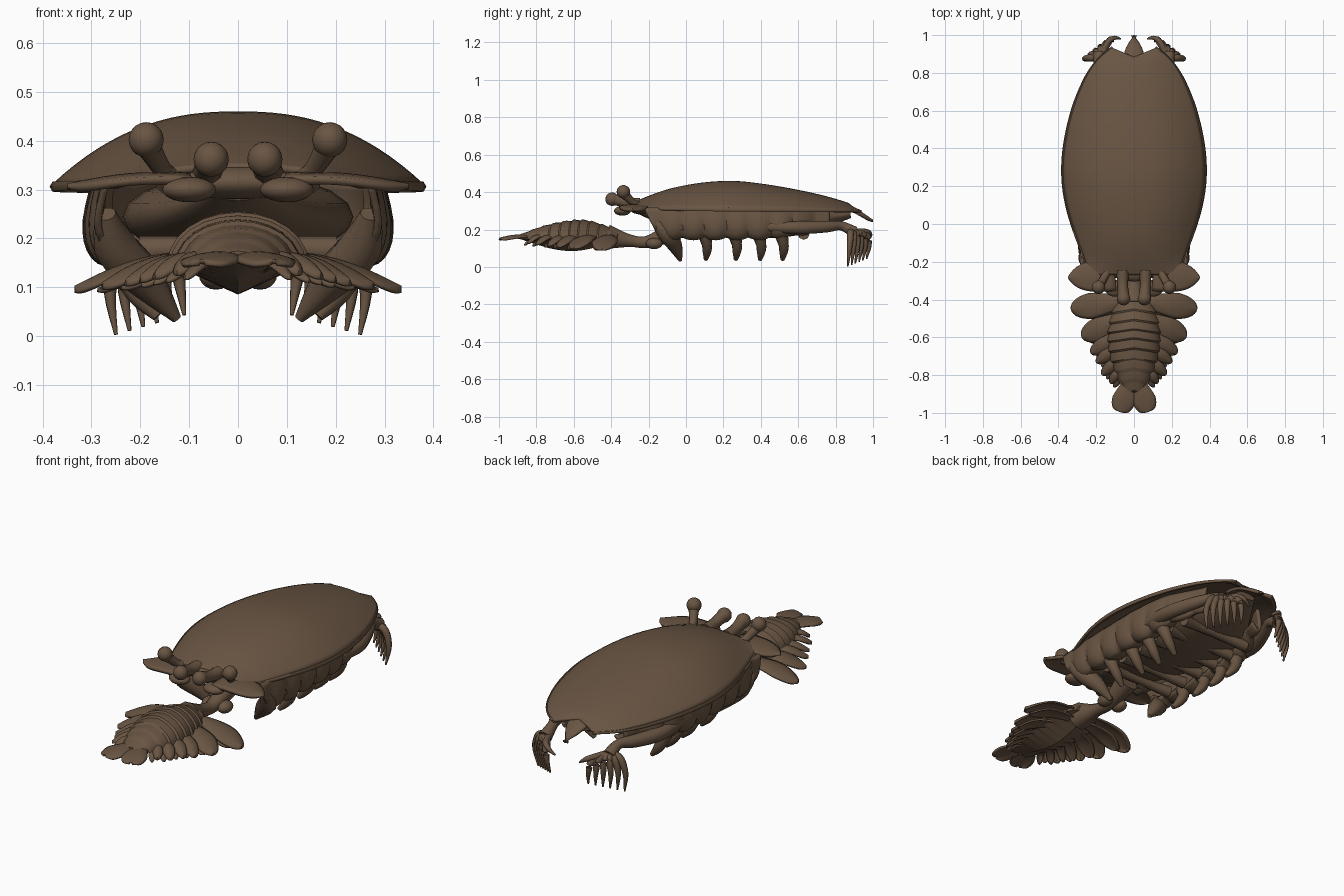
import bpy, math
from mathutils import Vector

cube = bpy.data.objects.get("Cube")
if cube:
    bpy.data.objects.remove(cube, do_unlink=True)

shell_brown = bpy.data.materials.new("shell_brown")
shell_brown.use_nodes = True
COLOUR = (0.14, 0.09, 0.055, 1)
shell_brown.diffuse_color = COLOUR
shell_brown.node_tree.nodes["Principled BSDF"].inputs["Base Color"].default_value = COLOUR


def finish(obj, mirror=False, thick=0, angle=45):
    """Give the part its material, modifiers and shading."""
    obj.data.materials.append(shell_brown)
    bpy.ops.object.select_all(action='DESELECT')
    bpy.context.view_layer.objects.active = obj
    obj.select_set(True)
    bpy.ops.object.shade_smooth_by_angle(angle=math.radians(angle))
    if thick:
        solid = obj.modifiers.new("Thickness", 'SOLIDIFY')
        solid.thickness, solid.offset = thick, -1
    if mirror:
        obj.modifiers.new("Mirror", 'MIRROR').use_clip = False
    return obj


def surface(name, nu, nv, f, closed=False, mirror=False, thick=0, angle=45):
    """Grid surface of f(u, v); closed joins v around and caps both ends."""
    cols = nv if closed else nv + 1
    verts = [f(i / nu, j / nv) for i in range(nu + 1) for j in range(cols)]
    faces = [(i * cols + j, i * cols + (j + 1) % cols,
              (i + 1) * cols + (j + 1) % cols, (i + 1) * cols + j)
             for i in range(nu) for j in range(nv)]
    if closed:
        faces += [tuple(reversed(range(cols))), tuple(nu * cols + j for j in range(cols))]
    mesh = bpy.data.meshes.new(name)
    mesh.from_pydata(verts, [], faces)
    obj = bpy.data.objects.new(name, mesh)
    bpy.context.collection.objects.link(obj)
    bpy.context.view_layer.objects.active = obj
    obj.select_set(True)
    bpy.ops.object.mode_set(mode='EDIT')
    bpy.ops.mesh.select_all(action='SELECT')
    bpy.ops.mesh.normals_make_consistent(inside=False)
    bpy.ops.object.mode_set(mode='OBJECT')
    return finish(obj, mirror, thick, angle)


def spline(points, t):
    """Smooth curve through evenly spaced points, t from 0 to 1."""
    pts = [Vector(p) for p in points]
    n = len(pts) - 1
    i = min(int(t * n), n - 1)
    s = t * n - i
    a, b = pts[i], pts[i + 1]
    p, q = pts[max(i - 1, 0)], pts[min(i + 2, n)]
    return a + ((b - p) * s + (2 * p - 5 * a + 4 * b - q) * s * s
                + (3 * a - p - 3 * b + q) * s ** 3) / 2


def limb(name, path, radii, mirror=True, sides=10, steps=14, flat=1):
    """Tapered tube along a path."""
    def f(u, v):
        c = spline(path, u)
        d = (spline(path, min(u + .03, 1)) - spline(path, max(u - .03, 0))).normalized()
        side = d.orthogonal().normalized() if abs(d.z) > .95 else d.cross(Vector((0, 0, 1))).normalized()
        up = side.cross(d)
        r = spline([(x, 0, 0) for x in radii], u).x
        a = v * math.tau
        return c + r * (side * math.cos(a) + up * math.sin(a) * flat)
    return surface(name, steps, sides, f, closed=True, mirror=mirror, angle=60)


def ball(name, centre, size, mirror=True):
    bpy.ops.mesh.primitive_uv_sphere_add(segments=16, ring_count=10, radius=1, location=centre)
    obj = bpy.context.object
    obj.name = name
    obj.scale = size
    bpy.ops.object.transform_apply(location=True, rotation=True, scale=True)
    return finish(obj, mirror)


def petal(name, base, tip, half, root=.5, arch=.015, sag=.02, mirror=True, thick=.009, taper=.5):
    """Thin leaf plate from base to tip; a higher taper makes it more pointed."""
    a, b = Vector(base), Vector(tip)
    side = (b - a).cross(Vector((0, 0, 1))).normalized()

    def f(u, v):
        w = 2 * v - 1
        u = math.sin(u * math.pi / 2)
        width = half * (root + (1 - root) * min(1, u * 1.6)) * max(1 - u ** 4, .0004) ** taper
        up = arch * (1 - w * w) + sag * math.sin(math.pi * u)
        return a.lerp(b, u) + side * width * w + Vector((0, 0, up))
    return surface(name, 12, 8, f, mirror=mirror, thick=thick)


# Carapace: stations are (y, half width, ridge height)
STATIONS = [(-.27, .25, .35), (-.2, .26, .38), (-.08, .305, .42), (.08, .355, .45), (.25, .38, .46),
            (.42, .37, .443), (.6, .33, .412), (.75, .272, .378), (.86, .205, .345), (.935, .12, .315)]


def carapace(u, v):
    y, w, top = spline(STATIONS, u)
    t = 2 * v - 1
    rim = .318 - .015 * u
    notch = .05 * (1 - abs(t)) * max(0, u * 10 - 9)
    return Vector((w * t, y - notch, rim + (top - rim) * (1 - abs(t) ** 2.4)))


surface("carapace", 40, 32, carapace, thick=.016)
limb("carapace_rim", [carapace(k / 12, 1) - Vector((.006, 0, .005)) for k in range(13)],
     [.008, .011, .011, .007], sides=6, steps=40)
petal("front_flap", (.1, -.27, .325), (.35, -.285, .302), .085, root=1, arch=.01, sag=.01, thick=.016, taper=.8)
petal("rear_spike", (0, .78, .33), (0, 1, .24), .06, root=1, arch=.012, sag=.022,
      mirror=False, thick=.015, taper=1.3)


# Lobed side walls below the carapace, slanted in front, curling in underneath
def side_wall(u, v):
    y = -.23 + 1.0 * u + .17 * v * (1 - u) ** 4
    lobe = abs(math.sin(math.pi * (y + .02) / .118)) ** .6
    profile = spline([(.79, .318, 0), (.82, .24, 0), (.79, .18, 0), (.7, .15, 0), (.55, .17, 0)], v)
    half = spline([(.35, 0, 0), (.37, 0, 0), (.376, 0, 0), (.376, 0, 0), (.34, 0, 0), (.22, 0, 0)], u).x
    bulge = .022 * (lobe - .5) * math.sin(math.pi * v)
    lift = max(0, u - .65) * .17 * v
    return Vector((half * profile.x + bulge, y, profile.y + lift - .025 * (lobe - .6) * v))


surface("side_wall", 70, 12, side_wall, mirror=True, thick=.015)

# Inner trunk, head and narrow waist
limb("trunk", [(0, -.24, .3), (0, -.05, .26), (0, .3, .245), (0, .6, .25), (0, .88, .28)],
     [.06, .14, .23, .21, .05], mirror=False, sides=20, steps=24, flat=.38)
for k in range(6):
    y = .02 + k * .12
    limb(f"belly_rib_{k}", [(0, y, .18), (.1, y, .18), (.2, y + .01, .175)], [.02, .024, .03], sides=8)
ball("head", (0, -.235, .315), (.14, .07, .035), mirror=False)
limb("waist", [(0, -.42, .16), (0, -.3, .14), (0, -.2, .135), (0, -.05, .2)],
     [.07, .035, .035, .06], mirror=False)
ball("waist_knob", (.045, -.17, .125), (.035, .045, .03))

# Eyes and feelers
limb("eye_stalk", [(.14, -.25, .32), (.155, -.28, .34), (.185, -.33, .39)], [.032, .02, .026])
ball("eye", (.188, -.335, .402), (.036, .036, .036))
limb("inner_stalk", [(.06, -.25, .335), (.06, -.32, .345), (.055, -.39, .362)], [.035, .028, .032])
ball("inner_eye", (.055, -.395, .362), (.036, .036, .036))
ball("mouth_lobe", (.1, -.34, .3), (.055, .045, .026))

# Walking legs
limb("front_leg", [(.27, -.17, .25), (.25, -.11, .18), (.19, -.06, .115), (.125, -.03, .035)],
     [.02, .045, .04, .01])
for k, y in enumerate([.1, .26, .39, .51]):
    limb(f"walking_leg_{k}", [(.24, y, .17), (.225, y + .012, .12), (.2, y + .012, .08), (.165, y + .006, .04)],
         [.036, .028, .023, .011])

# Rear arms with drooping fingers
limb("rear_arm", [(.272, .44, .215), (.272, .6, .21), (.225, .75, .215), (.19, .83, .22), (.185, .9, .185)],
     [.03, .036, .032, .025, .034])
for k in range(6):
    t = k / 5
    limb(f"finger_{k}", [(.185, .88, .19), (.235 - .1 * t, .88 + .08 * t, .175),
                         (.262 - .14 * t, .875 + .105 * t, .1 + .02 * t),
                         (.25 - .14 * t, .865 + .1 * t, .003 + .04 * t)],
         [.018, .019, .014, .004], sides=7)
limb("thumb", [(.17, .89, .19), (.14, .96, .19), (.105, .985, .175), (.07, .98, .15)],
     [.017, .015, .012, .004], sides=7)


# Ridged abdomen with rings bowed backwards: stations are (half width, dome height, y)
def abdomen(u, v):
    w, top, y = spline([(.07, .04, -.35), (.115, .075, -.44), (.137, .1, -.53), (.14, .1, -.61),
                        (.125, .085, -.7), (.09, .06, -.79), (.045, .025, -.88)], u)
    ridge = 1 + .08 * ((u * 10) % 1 - .5)
    a = v * math.tau
    s = math.sin(a)
    keel = .065 * (1 - abs(math.cos(a))) * math.sin(math.pi * u)
    z = .15 + (top * s * ridge if s > 0 else -keel)
    return Vector((w * math.cos(a) * ridge, y - .02 * abs(math.cos(a)), z))


surface("abdomen", 60, 24, abdomen, closed=True, angle=30)

# Side plates get smaller towards the tail
PLATES = [(-.41, .335, -.45, .075), (-.5, .278, -.6, .068), (-.58, .23, -.685, .045), (-.64, .2, -.735, .036),
          (-.7, .17, -.8, .034), (-.76, .125, -.845, .028)]
for k, (y, x, tip_y, half) in enumerate(PLATES):
    petal(f"side_plate_{k}", (.07, y, .16 - .002 * k), (x, tip_y, .088 + .007 * k), half)
    petal(f"under_plate_{k}", (.05, y - .02, .135), (x * .86, tip_y - .02, .09 + .005 * k), half * .7, arch=.008)
petal("tail_fin", (.02, -.83, .16), (.075, -.995, .145), .066, arch=.012, sag=.008, taper=.28)
